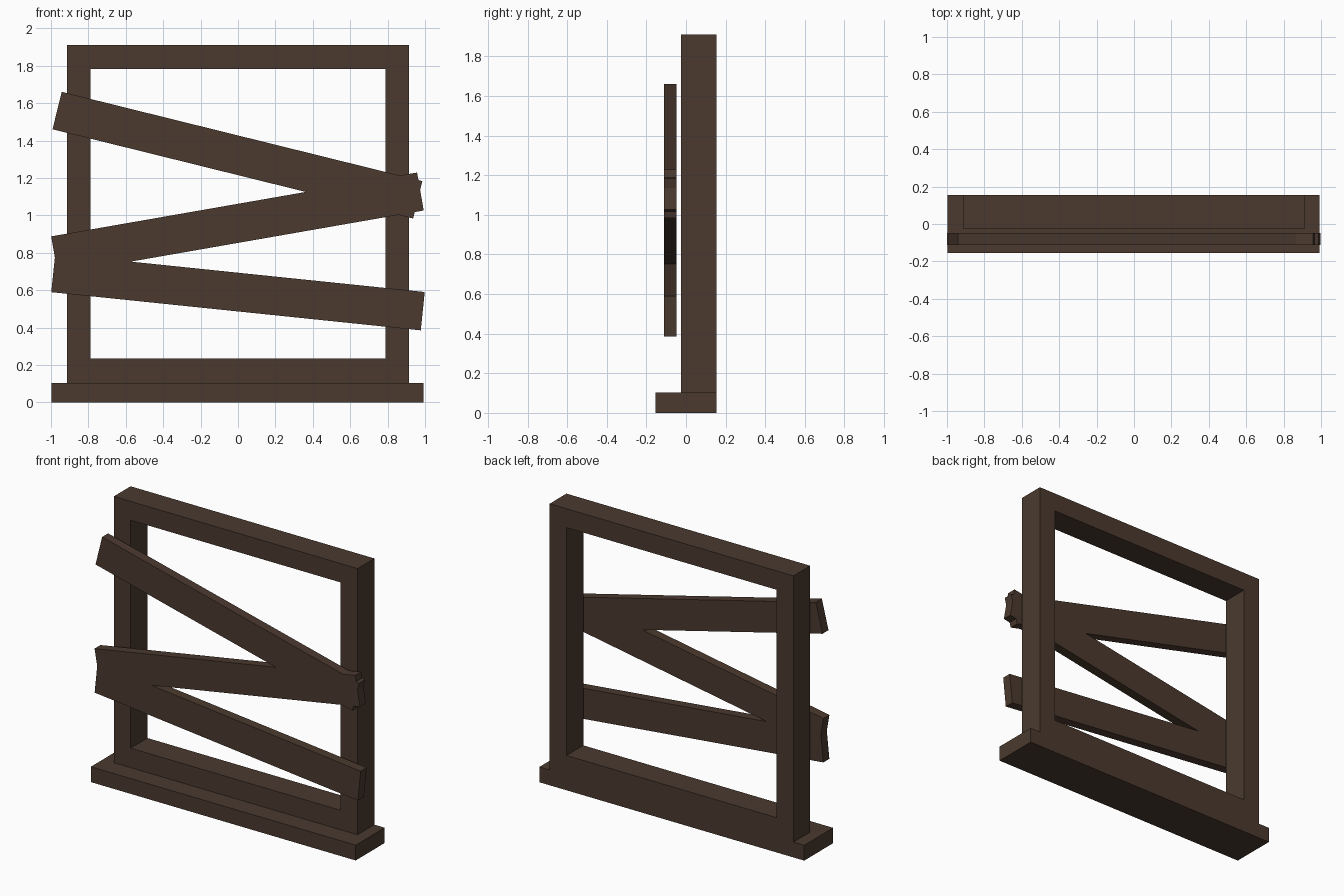
import bpy, bmesh, math
from mathutils import Matrix

if "Cube" in bpy.data.objects:
    bpy.data.objects.remove(bpy.data.objects["Cube"])

wood = bpy.data.materials.new("dark_wood")
wood.diffuse_color = (0.07, 0.042, 0.028, 1)
wood.use_nodes = True
wood.node_tree.nodes["Principled BSDF"].inputs["Base Color"].default_value = wood.diffuse_color


def finish(bm, name):
    bmesh.ops.recalc_face_normals(bm, faces=bm.faces)
    mesh = bpy.data.meshes.new(name)
    bm.to_mesh(mesh)
    bm.free()
    mesh.materials.append(wood)
    obj = bpy.data.objects.new(name, mesh)
    bpy.context.collection.objects.link(obj)
    return obj


def box(name, center, size, tilt=0):
    bm = bmesh.new()
    bmesh.ops.create_cube(bm, size=1, matrix=Matrix.Diagonal((*size, 1)))
    obj = finish(bm, name)
    obj.location = center
    obj.rotation_euler.y = -math.radians(tilt)
    return obj


def rect(x0, x1, z0, z1):
    return [(x0, z0), (x1, z0), (x1, z1), (x0, z1)]


# Window frame: one seamless ring with a rectangular opening
bm = bmesh.new()
front, back = -0.025, 0.155
outer = rect(-0.915, 0.915, 0.104, 1.91)
inner = rect(-0.788, 0.788, 0.236, 1.782)
loops = [[bm.verts.new((x, y, z)) for x, z in pts]
         for pts, y in ((outer, front), (inner, front), (inner, back), (outer, back))]
for k in range(4):
    a, b = loops[k], loops[(k + 1) % 4]
    for i in range(4):
        j = (i + 1) % 4
        bm.faces.new((a[i], a[j], b[j], b[i]))
finish(bm, "window_frame")

# Sill under the frame
box("sill", (-0.002, 0, 0.052), (1.988, 0.31, 0.104))

# Crossed boards nailed over the front: centre x, centre z, tilt
for name, x, z, tilt in (("upper_board", -0.003, 1.322, -13.9),
                         ("middle_board", -0.003, 0.957, 9.9),
                         ("lower_board", 0, 0.59, -5.9)):
    box(name, (x, -0.079, z), (1.986, 0.064, 0.206), tilt)
